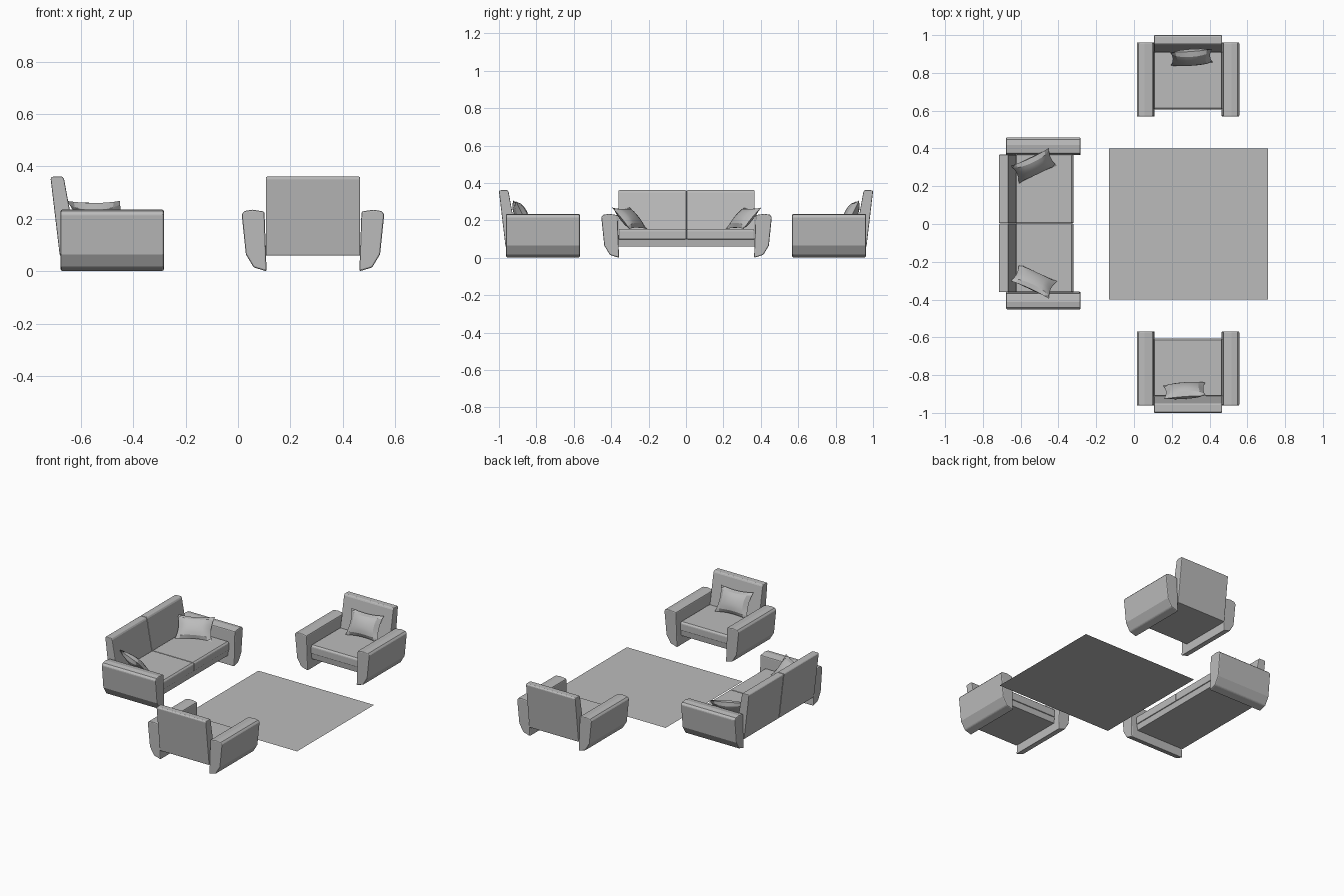
import bpy, bmesh
from math import radians, sqrt
from mathutils import Matrix, Vector

cube = bpy.data.objects.get("Cube")
if cube:
    bpy.data.objects.remove(cube, do_unlink=True)

grey = bpy.data.materials.new("grey_fabric")
grey.use_nodes = True
grey.diffuse_color = (0.5, 0.5, 0.5, 1)
grey.node_tree.nodes["Principled BSDF"].inputs["Base Color"].default_value = (0.5, 0.5, 0.5, 1)


def finish(name, bm, matrix, bevel=0.0):
    """Turn a bmesh into a placed object, with optional softened edges."""
    bmesh.ops.recalc_face_normals(bm, faces=bm.faces)
    mesh = bpy.data.meshes.new(name)
    bm.to_mesh(mesh)
    bm.free()
    mesh.materials.append(grey)
    obj = bpy.data.objects.new(name, mesh)
    bpy.context.collection.objects.link(obj)
    obj.matrix_world = matrix
    if bevel:
        mod = obj.modifiers.new("soft_edges", "BEVEL")
        mod.width = bevel
        mod.segments = 2
        mod.limit_method = "ANGLE"
        mod.angle_limit = radians(40)
    return obj


def prism(name, profile, axis, start, end, matrix, bevel=0.006):
    """Extrude a (horizontal, height) profile along the local x or y axis."""
    bm = bmesh.new()

    def ring(d):
        return [bm.verts.new((d, a, z) if axis == "x" else (a, d, z)) for a, z in profile]

    first, last = ring(start), ring(end)
    bm.faces.new(first)
    bm.faces.new(last)
    n = len(profile)
    for i in range(n):
        j = (i + 1) % n
        bm.faces.new((first[i], first[j], last[j], last[i]))
    return finish(name, bm, matrix, bevel)


def pillow(name, place, yaw, tilt, size, matrix):
    """Puffed cushion with pointed corners, leaning back by tilt."""
    bm = bmesh.new()
    for side in (-1, 1):
        verts = bmesh.ops.create_grid(bm, x_segments=8, y_segments=8, size=1)["verts"]
        for v in verts:
            u, w = v.co.x, v.co.y
            puff = sqrt(max(0, (1 - u * u) * (1 - w * w)))
            v.co = Vector((u * (0.88 + 0.12 * w * w) * size[0] / 2,
                           w * (0.86 + 0.14 * u * u) * size[1] / 2,
                           side * puff * size[2] / 2))
    bmesh.ops.remove_doubles(bm, verts=bm.verts, dist=0.0005)
    turn = Matrix.Rotation(radians(yaw), 4, "Z") @ Matrix.Rotation(radians(tilt), 4, "X")
    obj = finish(name, bm, matrix @ Matrix.Translation(place) @ turn)
    bpy.context.view_layer.objects.active = obj
    bpy.ops.object.select_all(action="DESELECT")
    obj.select_set(True)
    bpy.ops.object.shade_smooth_by_angle(angle=radians(25))


# Profiles: arm is (outward offset, height), the others (depth, height)
ARM = [(-0.004, 0), (0.045, 0.015), (0.075, 0.065), (0.091, 0.218),
       (0.080, 0.230), (0.050, 0.235), (0.004, 0.228)]
BACK = [(-0.035, 0.06), (0, 0.355), (-0.006, 0.361), (-0.046, 0.361), (-0.052, 0.35), (-0.105, 0.06)]
SEAT = [(-0.09, 0.098), (-0.09, 0.155), (-0.385, 0.155), (-0.395, 0.147), (-0.395, 0.098)]
BASE = [(-0.05, 0.06), (-0.05, 0.1), (-0.39, 0.1), (-0.385, 0.06)]


def couch(name, place, turn, half, seats):
    """Seat facing local -y with its back at local y = 0."""
    m = Matrix.Translation(place) @ Matrix.Rotation(radians(turn), 4, "Z")
    for side, label in ((1, "left"), (-1, "right")):
        prism(f"{name}_{label}_arm", [(side * (half + a), z) for a, z in ARM],
              "y", -0.432, -0.038, m)
    prism(f"{name}_base", BASE, "x", -half, half, m, 0.003)
    width = 2 * half / seats
    for i in range(seats):
        x = -half + i * width
        prism(f"{name}_back_{i + 1}", BACK, "x", x + 0.001, x + width - 0.001, m)
        prism(f"{name}_seat_{i + 1}", SEAT, "x", x + 0.001, x + width - 0.001, m)
    return m


# Two armchairs facing each other
for name, y, turn in (("back_armchair", 1, 0), ("front_armchair", -1, 180)):
    m = couch(name, (0.286, y, 0), turn, 0.181, 1)
    pillow(name + "_pillow", (0.018, -0.118, 0.232), 4, 64, (0.225, 0.165, 0.07), m)

# Two-seat sofa with a pillow in each corner
m = couch("sofa", (-0.715, 0.003, 0), 90, 0.365, 2)
for side, label in ((1, "left"), (-1, "right")):
    pillow(f"sofa_{label}_pillow", (side * 0.305, -0.185, 0.211), -65 * side, 48,
           (0.225, 0.155, 0.06), m)

# Flat rug
bm = bmesh.new()
bmesh.ops.create_grid(bm, x_segments=1, y_segments=1, size=0.5)
bmesh.ops.scale(bm, vec=(0.842, 0.8, 1), verts=bm.verts)
finish("rug", bm, Matrix.Translation((0.289, 0, 0.001)))
